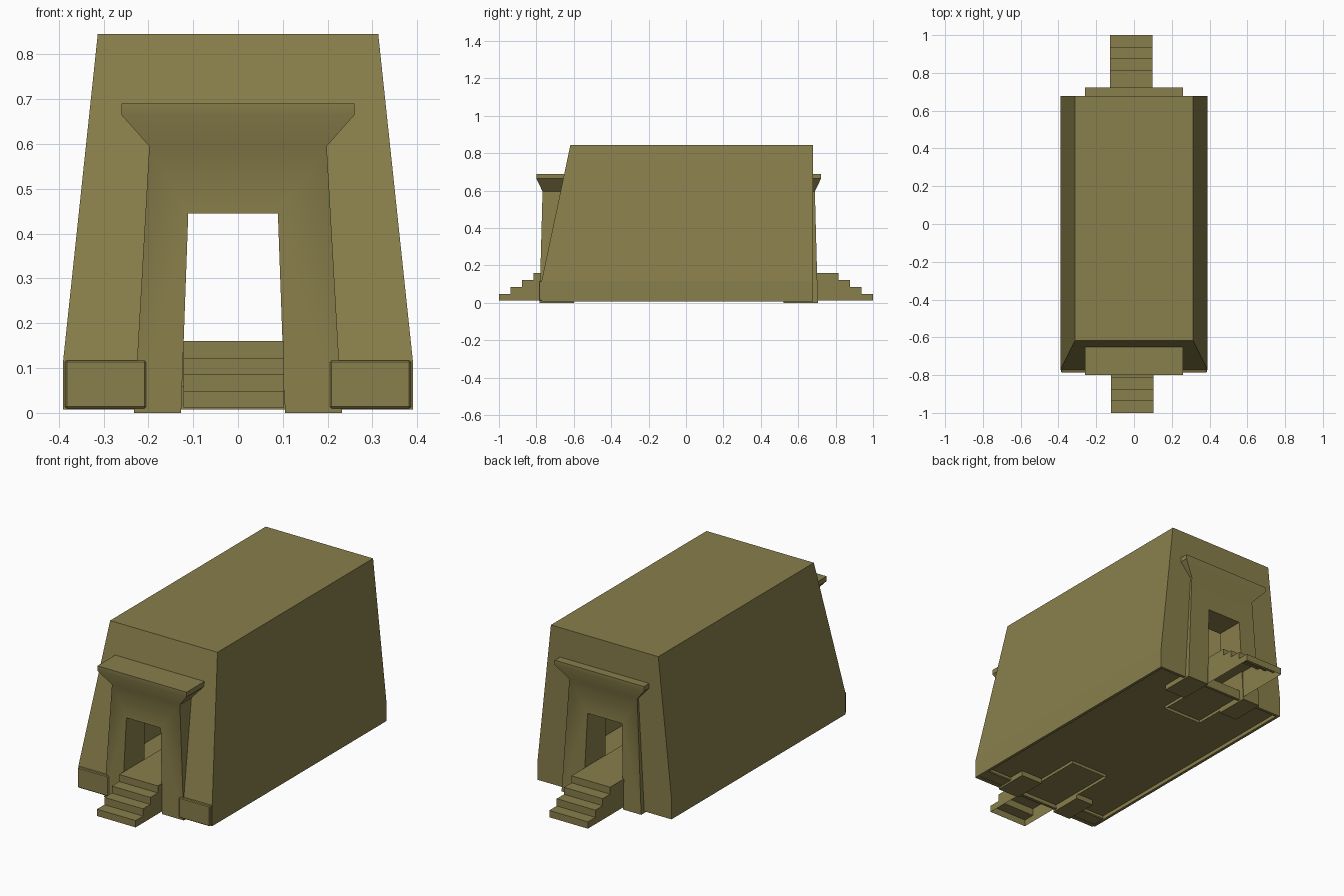
import bpy, bmesh, math

if "Cube" in bpy.data.objects:
    bpy.data.objects.remove(bpy.data.objects["Cube"])

stone = bpy.data.materials.new("sandstone")
stone.diffuse_color = (0.25, 0.21, 0.07, 1)
stone.use_nodes = True
stone.node_tree.nodes["Principled BSDF"].inputs["Base Color"].default_value = stone.diffuse_color


def make(name, verts, faces, smooth=False):
    me = bpy.data.meshes.new(name)
    me.from_pydata(verts, [], faces)
    bm = bmesh.new()
    bm.from_mesh(me)
    bmesh.ops.recalc_face_normals(bm, faces=bm.faces)
    bm.to_mesh(me)
    bm.free()
    ob = bpy.data.objects.new(name, me)
    bpy.context.collection.objects.link(ob)
    me.materials.append(stone)
    if smooth:
        bpy.ops.object.select_all(action='DESELECT')
        ob.select_set(True)
        bpy.context.view_layer.objects.active = ob
        bpy.ops.object.shade_smooth_by_angle(angle=math.radians(32))
    return ob


def stack(name, levels):
    """Closed solid through rectangles (x0, x1, y0, y1, z)."""
    verts, faces = [], []
    for x0, x1, y0, y1, z in levels:
        verts += [(x0, y0, z), (x1, y0, z), (x1, y1, z), (x0, y1, z)]
    for k in range(len(levels) - 1):
        for i in range(4):
            j = (i + 1) % 4
            faces.append((4*k + i, 4*k + j, 4*k + 4 + j, 4*k + 4 + i))
    n = 4 * (len(levels) - 1)
    faces += [(3, 2, 1, 0), (n, n + 1, n + 2, n + 3)]
    return make(name, verts, faces)


def cut(target, cutter):
    mod = target.modifiers.new("cut", 'BOOLEAN')
    mod.operation = 'DIFFERENCE'
    mod.solver = 'EXACT'
    mod.object = cutter
    cutter.hide_render = True
    cutter.hide_viewport = True


# Battered hall: hollow chamber, recessed underside, doorways at both ends
hall = stack("hall", [(-.39, .39, -.772, .678, .008),
                      (-.39, .39, -.772, .678, .118),
                      (-.313, .313, -.618, .678, .845)])
cut(hall, stack("chamber_cutter", [(-.365, .365, -.747, .655, .045),
                                   (-.365, .365, -.747, .655, .118),
                                   (-.29, .29, -.595, .655, .82)]))
cut(hall, stack("underside_cutter", [(-.375, .375, -.757, .663, -.05),
                                     (-.375, .375, -.757, .663, .028)]))
for name, y0, y1 in (("front", -.9, -.56), ("back", .6, .8)):
    cut(hall, stack(name + "_door_cutter", [(-.155, .15, y0, y1, .06),
                                            (-.155, .15, y0, y1, .50)]))


def portal(name, side, shift):
    """Tapered door frame with flared cornice; side is -1 front, 1 back."""
    # rows: (half width, z, front depth, back depth)
    outer = [(.232, 0, .783, .60), (.198, .595, .767, .63),
             (.26, .665, .80, .645), (.26, .69, .80, .645)]
    inner = [(.116, 0, .783, .60), (.10, .445, .771, .62)]
    verts, faces = [], []
    for rows, off in ((outer, 0), (inner, -.011)):
        for w, z, f, b in rows:
            for x in (-w, w):
                for d in (f, b):
                    verts.append((x + off, side * (d - shift), z))
    v = lambda row, right, back: row * 4 + right * 2 + back
    for back in (0, 1):
        for r in (0, 1):
            faces.append((v(0, r, back), v(4, r, back), v(5, r, back), v(1, r, back)))
        faces.append((v(5, 0, back), v(5, 1, back), v(1, 1, back), v(1, 0, back)))
        for k in (1, 2):
            faces.append((v(k, 0, back), v(k, 1, back), v(k+1, 1, back), v(k+1, 0, back)))
    for r in (0, 1):
        for k in (0, 1, 2, 4):
            faces.append((v(k, r, 0), v(k, r, 1), v(k+1, r, 1), v(k+1, r, 0)))
        faces.append((v(0, r, 0), v(4, r, 0), v(4, r, 1), v(0, r, 1)))
    for k in (3, 5):
        faces.append((v(k, 0, 0), v(k, 1, 0), v(k, 1, 1), v(k, 0, 1)))
    make(name, verts, faces, smooth=True)


portal("front_portal", -1, 0)
portal("back_portal", 1, .078)


def stairs(name, side, x0, x1):
    """Four steps running into a landing, open underneath."""
    prof = [(1.0, .012)]
    for d, z in ((1.0, .048), (.938, .086), (.877, .123), (.815, .16)):
        if d < 1:
            prof.append((d, prof[-1][1]))
        prof.append((d, z))
    prof += [(.36, .16), (.36, .012)]
    n = len(prof)
    verts = [(x, side * d, z) for x in (x0, x1) for d, z in prof]
    faces = [(i, i + 1, n + i + 1, n + i) for i in range(n - 1)]
    faces += [tuple(range(n)), tuple(range(n, 2 * n))]
    make(name, verts, faces)


stairs("front_stairs", -1, -.122, .103)
stairs("back_stairs", 1, -.128, .097)

# Low bevelled blocks at the front corners
for name, x0, x1 in (("left", -.386, -.205), ("right", .205, .386)):
    block = stack(name + "_corner_block", [(x0, x1, -.787, -.69, .01),
                                           (x0, x1, -.787, -.69, .117)])
    bev = block.modifiers.new("bevel", 'BEVEL')
    bev.width = .004
    bev.segments = 1
